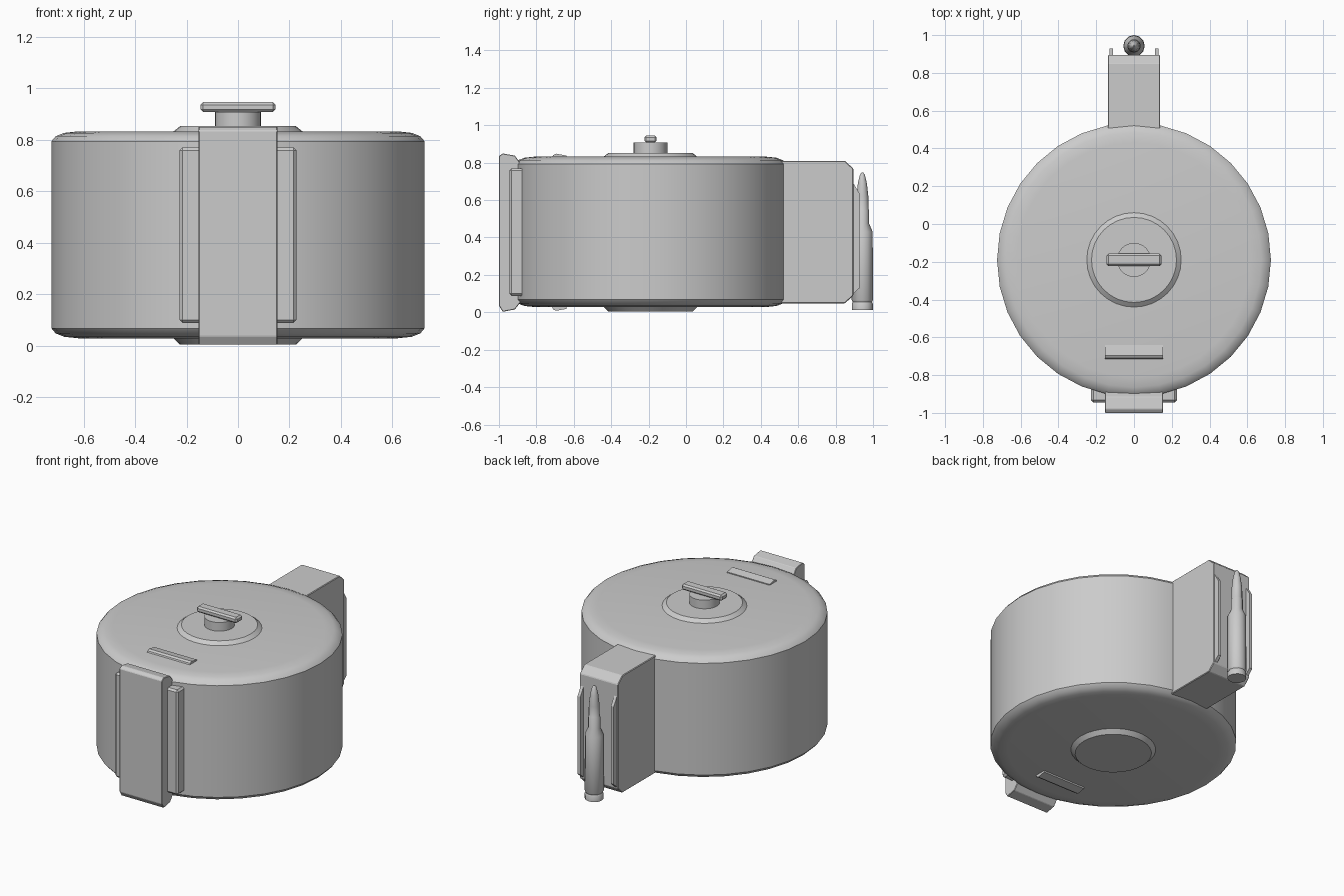
import bpy, bmesh, math

if "Cube" in bpy.data.objects:
    bpy.data.objects.remove(bpy.data.objects["Cube"])

CY = -0.19  # drum axis position

grey = bpy.data.materials.new("light grey")
grey.diffuse_color = (0.6, 0.6, 0.6, 1)
grey.use_nodes = True
grey.node_tree.nodes["Principled BSDF"].inputs["Base Color"].default_value = grey.diffuse_color


def finish(name, bm, bevel=0.0, smooth=False):
    bmesh.ops.remove_doubles(bm, verts=bm.verts, dist=1e-5)
    bmesh.ops.recalc_face_normals(bm, faces=bm.faces)
    if bevel:
        bmesh.ops.bevel(bm, geom=bm.edges[:], offset=bevel, segments=1, affect='EDGES')
    me = bpy.data.meshes.new(name)
    bm.to_mesh(me)
    bm.free()
    me.materials.append(grey)
    ob = bpy.data.objects.new(name, me)
    bpy.context.collection.objects.link(ob)
    if smooth:
        bpy.ops.object.select_all(action='DESELECT')
        ob.select_set(True)
        bpy.context.view_layer.objects.active = ob
        bpy.ops.object.shade_smooth_by_angle(angle=math.radians(35))
    return ob


def lathe(name, profile, cy, n):
    """Solid of revolution about a vertical axis; profile is (radius, z)."""
    bm = bmesh.new()
    rings = [[bm.verts.new((r * math.cos(2 * math.pi * i / n),
                            cy + r * math.sin(2 * math.pi * i / n), z))
              for i in range(n)] for r, z in profile]
    for a, b in zip(rings, rings[1:]):
        for i in range(n):
            j = (i + 1) % n
            bm.faces.new((a[i], a[j], b[j], b[i]))
    bm.faces.new(rings[0][::-1])
    bm.faces.new(rings[-1])
    return finish(name, bm, smooth=True)


def extrude_x(name, profile, x0, x1, bevel=0.0):
    """Side profile of (y, z) points extruded from x0 to x1."""
    bm = bmesh.new()
    a, b = ([bm.verts.new((x, y, z)) for y, z in profile] for x in (x0, x1))
    bm.faces.new(a)
    bm.faces.new(b[::-1])
    for i in range(len(a)):
        j = (i + 1) % len(a)
        bm.faces.new((a[i], b[i], b[j], a[j]))
    return finish(name, bm, bevel)


def box(name, x, y, z, bevel=0.0):
    return extrude_x(name, [(y[0], z[0]), (y[1], z[0]), (y[1], z[1]), (y[0], z[1])],
                     x[0], x[1], bevel)


# Drum body with rounded rims
rim = [(0.62, 0.832), (0.675, 0.826), (0.708, 0.813), (0.725, 0.793)]
lathe("drum", [(r, 0.86 - z) for r, z in rim] + rim[::-1], CY, 32)

# Hub discs, top and bottom
lathe("top_hub", [(0.25, 0.82), (0.25, 0.832), (0.225, 0.852)], CY, 32)
lathe("bottom_hub", [(0.225, 0.003), (0.25, 0.028), (0.25, 0.04)], CY, 32)

# Winding key
lathe("key_post", [(0.09, 0.84), (0.09, 0.908)], CY, 24)
box("key_handle", (-0.145, 0.145), (CY - 0.033, CY + 0.033), (0.907, 0.945), 0.01)

# Front clip and the plate behind it
extrude_x("front_clip", [(-1, 0.035), (-0.98, 0.003), (-0.915, 0.015), (-0.88, 0.06),
                         (-0.88, 0.79), (-0.915, 0.838), (-0.98, 0.849), (-1, 0.835)],
          -0.153, 0.153, 0.003)
box("clip_backing", (-0.227, 0.227), (-0.945, -0.865), (0.088, 0.77), 0.012)

# Clip tabs on both faces of the drum
tab = [(-0.72, 0.82), (-0.71, 0.84), (-0.695, 0.848), (-0.64, 0.838), (-0.64, 0.82)]
extrude_x("top_tab", tab, -0.153, 0.153)
extrude_x("bottom_tab", [(y, 0.856 - z) for y, z in tab], -0.153, 0.153)

# Feed tower with chamfered rear edges
extrude_x("feed_tower", [(0.3, 0.048), (0.85, 0.048), (0.895, 0.09),
                         (0.895, 0.768), (0.85, 0.81), (0.3, 0.81)], -0.138, 0.138, 0.004)

# Feed lips
for side, s in (("left", -1), ("right", 1)):
    extrude_x(side + "_feed_lip", [(0.88, 0.09), (0.895, 0.1), (0.928, 0.13),
                                   (0.928, 0.635), (0.895, 0.69), (0.88, 0.7)],
              s * 0.12 - 0.01, s * 0.12 + 0.01)

# Cartridge standing between the lips
lathe("cartridge", [(0.056, 0.012), (0.056, 0.045), (0.051, 0.055), (0.057, 0.065),
                    (0.055, 0.43), (0.036, 0.475), (0.036, 0.545), (0.033, 0.55),
                    (0.032, 0.62), (0.024, 0.69), (0.013, 0.735), (0.004, 0.747)], 0.943, 12)
